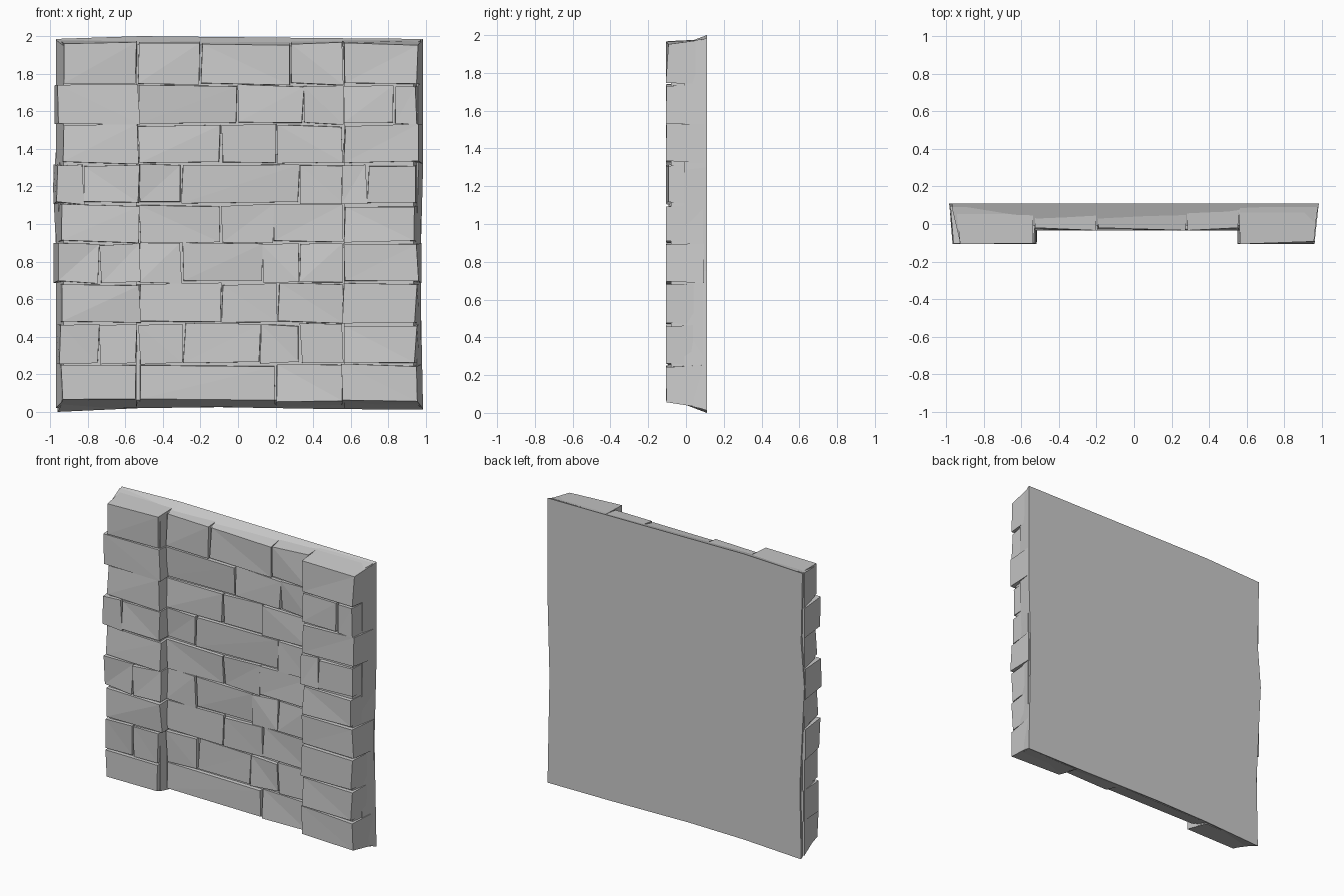
import bpy, random

if "Cube" in bpy.data.objects:
    bpy.data.objects.remove(bpy.data.objects["Cube"])

random.seed(7)


def make_object(name, verts, faces):
    mesh = bpy.data.meshes.new(name)
    mesh.from_pydata(verts, [], faces)
    mesh.update()
    ob = bpy.data.objects.new(name, mesh)
    bpy.context.collection.objects.link(ob)
    return ob


def loft(name, back, front, yb, yf):
    """Solid between two x-z outlines (clockwise seen from the front)."""
    n = len(back)
    verts = [(x, yb, z) for x, z in back] + [(x, yf, z) for x, z in front]
    faces = [[(i + 1) % n, i, n + i, n + (i + 1) % n] for i in range(n)]
    faces += [list(range(n)), list(range(2 * n - 1, n - 1, -1))]
    make_object(name, verts, [f[::-1] for f in faces][:n] + faces[n:][::-1])


def j(a):
    return random.uniform(-a, a)


def add_brick(verts, faces, x0, x1, z0, z1, yf, yb, flare):
    """Hand-cut brick: wide at the back, faceted at the front.
    flare = how far the back grows at left, right, bottom, top."""
    b = len(verts)
    l, r, d, u = flare
    for x, z in ((x0 - l, z0 - d), (x1 + r, z0 - d), (x1 + r, z1 + u), (x0 - l, z1 + u)):
        verts.append((x, yb, z))
    for x, z in ((x0, z0), (x1, z0), (x1, z1), (x0, z1)):
        verts.append((x + j(.008), yf + random.choice((0, 0, .004, .014)), z + j(.009)))
    quads = [(3, 2, 1, 0), (0, 1, 5, 4), (1, 2, 6, 5), (2, 3, 7, 6), (3, 0, 4, 7)]
    quads += random.choice(([(4, 5, 6), (4, 6, 7)], [(4, 5, 7), (5, 6, 7)]))
    faces.extend([b + i for i in q] for q in quads)


# backing slab with a slightly uneven outline
back = [(-.96, .0), (-.52, .02), (-.1, .025), (.5, .015), (.985, .012), (.97, .75),
        (.985, 1.3), (.985, 1.985), (.4, 1.99), (-.52, 2.0), (-.97, 1.985), (-.96, 1.5),
        (-.985, 1.2), (-.95, .5)]
front = [(x * .975, 1 + (z - 1) * .955) for x, z in back]
loft("backing_slab", back, front, .11, -.008)

# cores behind the raised piers keep the joints shallow
for name, a, c in (("left_pier_core", -.93, -.54), ("right_pier_core", .565, .935)):
    m = .04
    lo, hi = (a - m, c) if a < 0 else (a, c + m)
    loft(name, [(lo, .02), (hi, .02), (hi, 1.98), (lo, 1.98)],
         [(a, .06), (c, .06), (c, 1.95), (a, 1.95)], .09, -.08)

# course heights, outer edges and vertical joints, bottom course first
heights = [.055, .255, .47, .685, .9, 1.105, 1.32, 1.53, 1.74, 1.965]
outer = [(-.94, .96), (-.95, .95), (-.94, .95), (-.965, .96), (-.95, .95),
         (-.965, .945), (-.93, .965), (-.96, .95), (-.93, .96)]
joints = [
    ([], [.2], []),
    ([-.74], [-.29, .12, .33], []),
    ([], [-.09, .21], []),
    ([-.74], [-.3, .13, .33], []),
    ([], [-.09, .19], []),
    ([-.82], [-.3, .33], [.69]),
    ([], [-.09, .21], []),
    ([], [0, .35], [.83]),
    ([], [-.2, .28], []),
]

parts = {"left_pier_bricks": ([], []), "centre_bricks": ([], []), "right_pier_bricks": ([], [])}
for row, (jl, jc, jr) in enumerate(joints):
    xl, xr = outer[row]
    z0, z1 = heights[row] + .006, heights[row + 1] - .006
    edges = ([xl] + jl + [-.53 + j(.012)], [-.53] + jc + [.56], [.555 + j(.01)] + jr + [xr])
    for (name, (verts, faces)), xs in zip(parts.items(), edges):
        centre = name == "centre_bricks"
        yf = -.034 if centre else -.107
        for k in range(len(xs) - 1):
            first, last = k == 0, k == len(xs) - 2
            left = .022 if first and name.startswith("left") else .004
            right = .022 if last and name.startswith("right") else .004
            down = .035 if row == 0 else .004
            up = .018 if row == 8 else .004
            add_brick(verts, faces, xs[k] + .005, xs[k + 1] - .005, z0, z1,
                      yf, .095, (left, right, down, up))

for name, (verts, faces) in parts.items():
    make_object(name, verts, faces)

# consistent outward normals
import bmesh
for ob in bpy.context.collection.objects:
    bm = bmesh.new()
    bm.from_mesh(ob.data)
    bmesh.ops.recalc_face_normals(bm, faces=bm.faces)
    bm.to_mesh(ob.data)
    bm.free()
